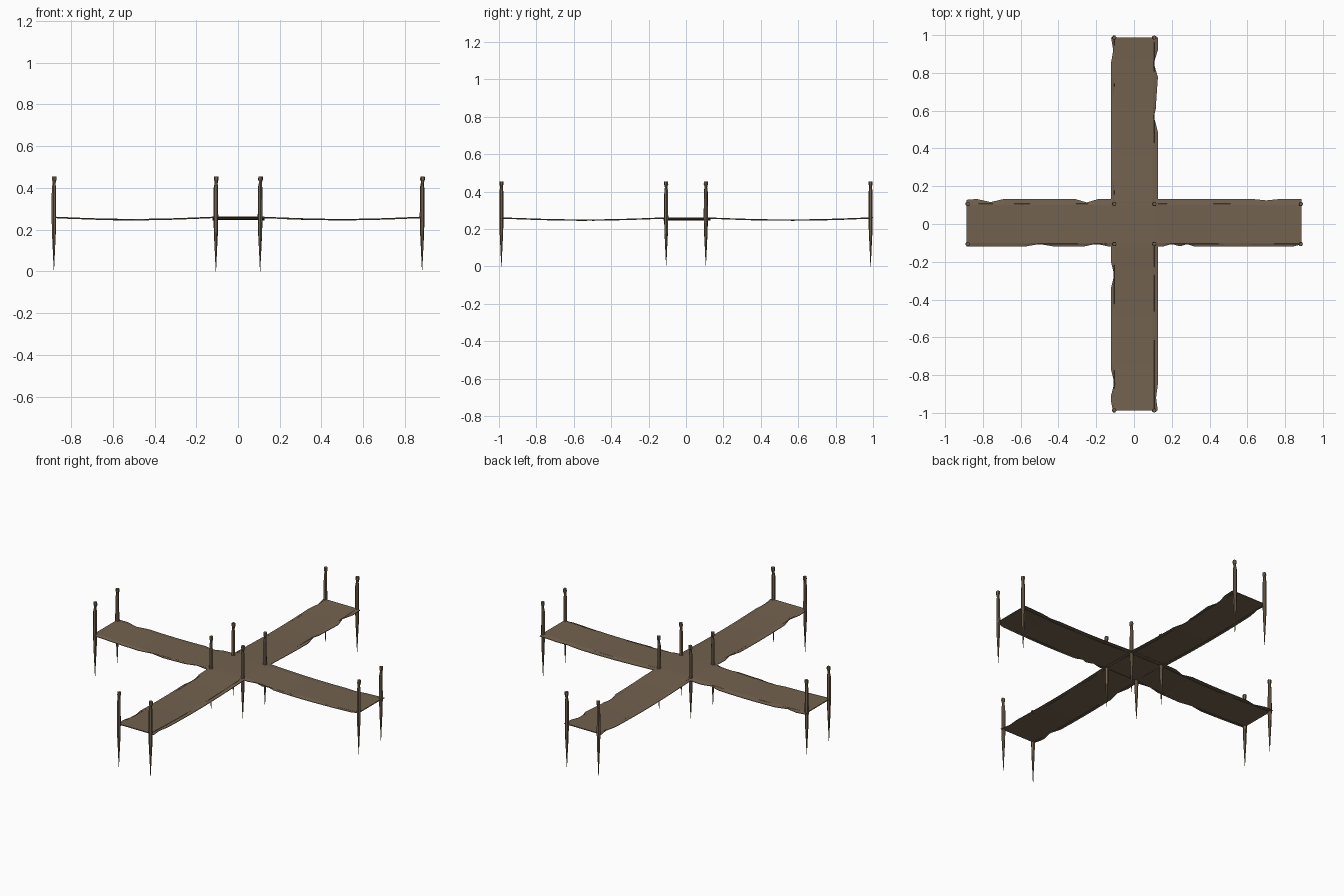
import bpy, bmesh, math, random
from mathutils import Vector

if "Cube" in bpy.data.objects:
    bpy.data.objects.remove(bpy.data.objects["Cube"])
random.seed(4)

def mat(name, c):
    m = bpy.data.materials.new(name)
    m.diffuse_color = (*c, 1)
    m.use_nodes = True
    m.node_tree.nodes["Principled BSDF"].inputs["Base Color"].default_value = m.diffuse_color
    return m

WOOD = mat("weathered brown", (0.17, 0.122, 0.078))
ROPE = mat("dark brown", (0.11, 0.08, 0.052))

def finish(bm, name, m):
    bmesh.ops.recalc_face_normals(bm, faces=bm.faces)
    me = bpy.data.meshes.new(name)
    bm.to_mesh(me)
    bm.free()
    ob = bpy.data.objects.new(name, me)
    me.materials.append(m)
    bpy.context.collection.objects.link(ob)
    return ob

def sag(t, end):
    # walkway droops between the posts
    a = abs(t)
    if a < 0.11:
        return 0.262
    u = (a - 0.11) / (end - 0.11)
    return 0.262 - 0.011 * math.sin(math.pi * u)

def bridge(rings, swap, closed=True):
    bm = bmesh.new()
    vs = [[bm.verts.new((p[1], p[0], p[2]) if swap else p) for p in r] for r in rings]
    n = len(vs[0])
    for a, b in zip(vs, vs[1:]):
        for i in range(n):
            bm.faces.new((a[i], a[(i + 1) % n], b[(i + 1) % n], b[i]))
    bm.faces.new(vs[0])
    bm.faces.new(vs[-1])
    return bm

# Sheet walkways with torn notches: (position, width of notch, depth)
def walkway(name, end, lo, hi, lo_notch, hi_notch, swap):
    def cut(notches, t):
        return max([d * max(0, 1 - abs(t - c) / w) for c, w, d in notches] + [0])
    ts = {round(-end + 2 * end * i / 32, 4) for i in range(33)}
    for c, w, d in lo_notch + hi_notch:
        ts |= {round(min(end, max(-end, c + k * w)), 4) for k in (-1, 0, 1)}
    rings = []
    for t in sorted(ts):
        z = sag(t, end)
        l, h = lo + cut(lo_notch, t), hi - cut(hi_notch, t)
        rings.append([(t, l, z - 0.004), (t, -0.1, z), (t, 0.1, z), (t, h, z - 0.004),
                      (t, h, z - 0.007), (t, 0.1, z - 0.005), (t, -0.1, z - 0.005), (t, l, z - 0.007)])
    return finish(bridge(rings, swap), name, WOOD)

walkway("side_walkway", 0.887, -0.12, 0.132,
        [(-0.5, 0.08, 0.014), (-0.2, 0.07, 0.015), (0.2, 0.05, 0.014),
         (0.28, 0.04, 0.014), (0.887, 0.05, 0.012)],
        [(-0.76, 0.07, 0.016), (-0.25, 0.06, 0.018), (0.7, 0.07, 0.007), (-0.887, 0.05, 0.004)], False)
walkway("long_walkway", 0.987, -0.122, 0.126,
        [(-0.27, 0.07, 0.017), (-0.84, 0.07, 0.018), (0.92, 0.07, 0.012), (-0.987, 0.05, 0.01)],
        [(0.57, 0.08, 0.021), (0.64, 0.13, 0.009), (0.85, 0.07, 0.021), (-0.92, 0.07, 0.009)], True)

# Support ropes along both edges of each walkway
def rope(name, end, off, swap):
    rings = []
    for i in range(25):
        t = -end + 2 * end * i / 24
        z = sag(t, end) - 0.004 + random.uniform(-0.0008, 0.0015)
        rings.append([(t, off + 0.003 * math.cos(k * math.tau / 5), z + 0.003 * math.sin(k * math.tau / 5))
                      for k in range(5)])
    finish(bridge(rings, swap), name, ROPE)

for s in (-1, 1):
    rope("side_rope", 0.885, 0.106 * s, False)
    rope("long_rope", 0.983, 0.106 * s, True)

# Sharpened stakes with a notched head: (height, radius, sideways lean)
PROFILE = [(0.0, 0.001, 0), (0.1, 0.0055, 0), (0.18, 0.0095, 0), (0.26, 0.0115, 0),
           (0.40, 0.0105, 0), (0.42, 0.0075, 0.001), (0.432, 0.0085, 0.002),
           (0.438, 0.0115, 0.002), (0.455, 0.0105, 0.002)]

def stake(x, y, low):
    turn = random.uniform(0, 1)
    rings = []
    for z, r, lean in PROFILE:
        z = max(z, low)
        rings.append([(x + lean + r * math.cos(turn + k * math.tau / 6),
                       y + r * math.sin(turn + k * math.tau / 6), z) for k in range(6)])
    finish(bridge(rings, False), "stake", WOOD)

for sx in (-1, 1):
    for sy in (-1, 1):
        stake(0.882 * sx, 0.106 * sy, 0.005)
        stake(0.106 * sx, 0.106 * sy, 0.015)
        stake(0.106 * sx, 0.987 * sy, 0.0)
